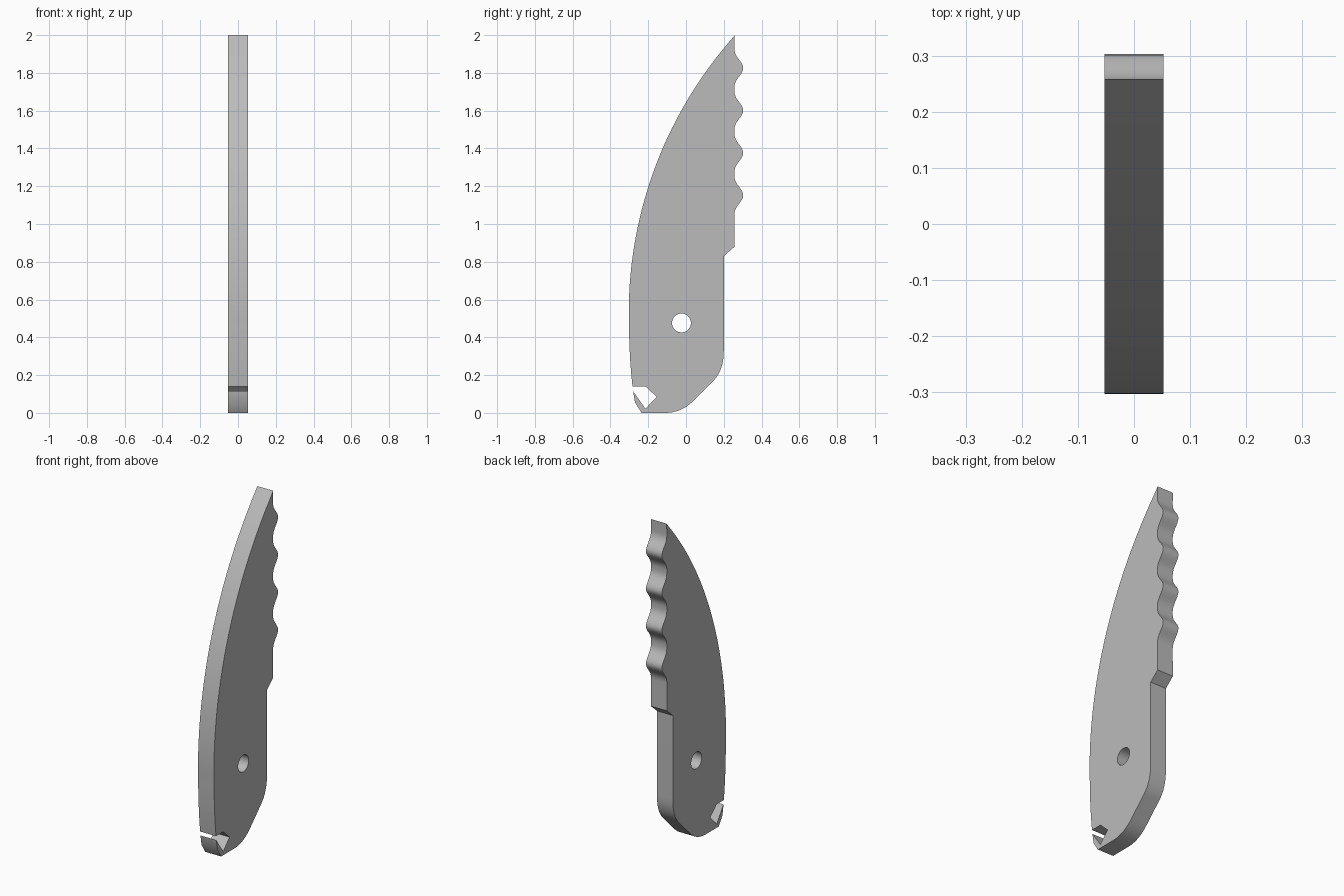
import bpy, bmesh, math

cube = bpy.data.objects.get("Cube")
if cube:
    bpy.data.objects.remove(cube, do_unlink=True)

HALF = 0.0525  # half thickness of the plate


def bend(a, c, b, n=10):
    """Quadratic curve from a to b with control point c."""
    return [tuple((1 - t) ** 2 * p + 2 * t * (1 - t) * q + t * t * r
                  for p, q, r in zip(a, c, b))
            for t in (i / n for i in range(n + 1))]


# Outline as (y, z), starting with the curved front edge from the tip down
R, base_z, front_y = 2.2, 0.53, -0.303
sweep = math.asin((2 - base_z) / R)
outline = [(front_y + R - R * math.cos(a), base_z + R * math.sin(a))
           for a in (sweep * (1 - i / 32) for i in range(33))]
outline[0] = (0.258, 2.0)
outline += bend((-0.302, 0.5), (-0.302, 0.3), (-0.283, 0.14), 8)

# Angular notch near the foot
outline += [(-0.215, 0.14), (-0.155, 0.085), (-0.215, 0.022), (-0.28, 0.115)]

# Foot, sloped heel and straight back
outline += [(-0.27, 0.055), (-0.235, 0.0)]
outline += bend((-0.1, 0.0), (-0.02, 0.004), (0.04, 0.065))
outline += bend((0.145, 0.17), (0.2, 0.225), (0.2, 0.33))
outline += [(0.2, 0.83), (0.257, 0.88)]

# Four rounded teeth up the back
pitch, first_peak, steps = 0.2245, 1.152, 72
for i in range(steps + 1):
    z = first_peak - pitch / 2 + 4 * pitch * i / steps
    wave = 0.5 + 0.5 * math.cos(math.tau * (z - first_peak) / pitch)
    outline.append((0.256 + 0.047 * wave ** 1.5, z))

# Round pivot hole
hole = [(-0.024 + 0.05 * math.cos(math.tau * i / 40),
         0.476 + 0.05 * math.sin(math.tau * i / 40)) for i in range(40)]

# Fill the profile and extrude it through the thickness
bm = bmesh.new()
edges = []
for loop in (outline, hole):
    verts = [bm.verts.new((-HALF, y, z)) for y, z in loop]
    edges += [bm.edges.new((v, verts[(i + 1) % len(verts)])) for i, v in enumerate(verts)]
bmesh.ops.triangle_fill(bm, edges=edges, use_beauty=True)
out = bmesh.ops.extrude_face_region(bm, geom=bm.faces[:], use_keep_orig=True)
bmesh.ops.translate(bm, vec=(2 * HALF, 0, 0),
                    verts=[g for g in out["geom"] if isinstance(g, bmesh.types.BMVert)])
bmesh.ops.recalc_face_normals(bm, faces=bm.faces[:])

mesh = bpy.data.meshes.new("blade_plate")
bm.to_mesh(mesh)
bm.free()
plate = bpy.data.objects.new("blade_plate", mesh)
bpy.context.collection.objects.link(plate)

# Plain grey material
grey = bpy.data.materials.new("light_grey")
grey.use_nodes = True
color = (0.5, 0.5, 0.5, 1)
grey.diffuse_color = color
grey.node_tree.nodes["Principled BSDF"].inputs["Base Color"].default_value = color
mesh.materials.append(grey)

# Smooth curved walls, sharp rims
bpy.ops.object.select_all(action="DESELECT")
plate.select_set(True)
bpy.context.view_layer.objects.active = plate
bpy.ops.object.shade_smooth_by_angle(angle=math.radians(30))
